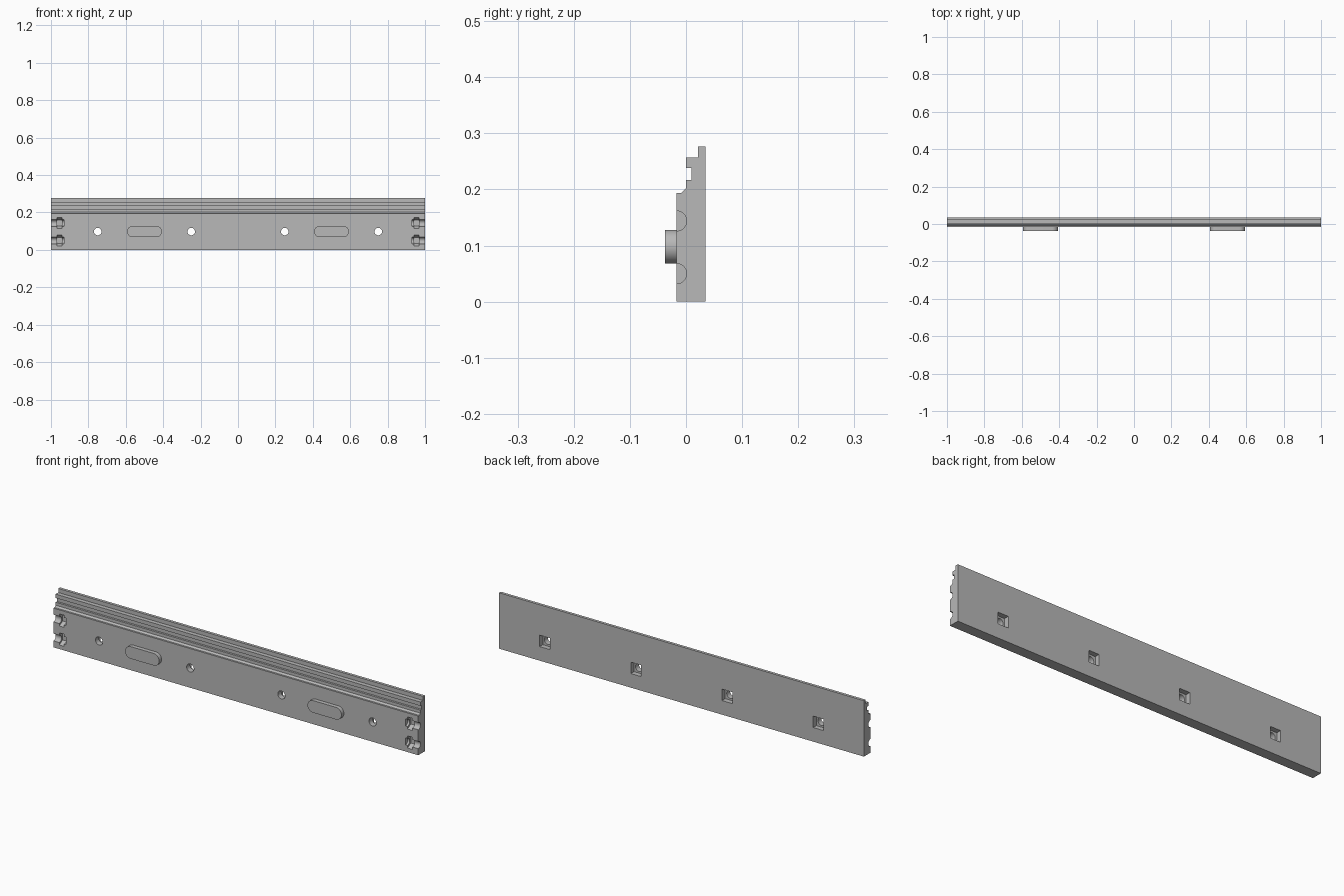
import bpy
import bmesh
from math import cos, sin, pi, radians

old = bpy.data.objects.get("Cube")
if old:
    bpy.data.objects.remove(old)

grey = bpy.data.materials.new("plain grey")
grey.use_nodes = True
grey.diffuse_color = (0.48, 0.48, 0.48, 1)
grey.node_tree.nodes["Principled BSDF"].inputs["Base Color"].default_value = grey.diffuse_color

FRONT, BACK = -0.017, 0.035
HOLE_Z = 0.098


def prism(bm, points, offset):
    """Extrude a closed outline of 3D points by an offset."""
    face = bm.faces.new([bm.verts.new(p) for p in points])
    result = bmesh.ops.extrude_face_region(bm, geom=[face])
    moved = [v for v in result["geom"] if isinstance(v, bmesh.types.BMVert)]
    bmesh.ops.translate(bm, verts=moved, vec=offset)


def ring(radius, count, start=0.0):
    return [(radius * cos(start + 2 * pi * i / count),
             radius * sin(start + 2 * pi * i / count)) for i in range(count)]


def finish(bm, name):
    bmesh.ops.recalc_face_normals(bm, faces=bm.faces)
    mesh = bpy.data.meshes.new(name)
    bm.to_mesh(mesh)
    bm.free()
    mesh.materials.append(grey)
    obj = bpy.data.objects.new(name, mesh)
    bpy.context.collection.objects.link(obj)
    return obj


def activate(obj):
    bpy.ops.object.select_all(action="DESELECT")
    obj.select_set(True)
    bpy.context.view_layer.objects.active = obj


# Rail body: stepped and grooved section swept along x
section = [(FRONT, 0), (BACK, 0), (BACK, 0.277), (0.021, 0.277), (0.021, 0.257),
           (0, 0.257), (0, 0.238), (0.01, 0.238), (0.01, 0.217), (0, 0.217),
           (0, 0.202), (-0.008, 0.194), (FRONT, 0.194)]
bm = bmesh.new()
prism(bm, [(-1, y, z) for y, z in section], (2, 0, 0))
rail = finish(bm, "rail_body")

# Round cutters: screw holes and end bolt channels
bm = bmesh.new()
for x in (-0.75, -0.25, 0.25, 0.75):
    prism(bm, [(x + a, -0.1, HOLE_Z + b) for a, b in ring(0.02, 32)], (0, 0.2, 0))
for side in (-1, 1):
    for z in (0.05, 0.144):
        prism(bm, [(side * 0.93, FRONT + a, z + b) for a, b in ring(0.018, 32)],
              (side * 0.1, 0, 0))
round_cutter = finish(bm, "round_cutter")

# Angular cutters: square nut pockets at the back, hexagonal nut slots at the ends
bm = bmesh.new()
for x in (-0.75, -0.25, 0.25, 0.75):
    prism(bm, [(x + a, 0.01, HOLE_Z + b) for a, b in ring(0.04, 4, pi / 4)], (0, 0.1, 0))
for side in (-1, 1):
    for z in (0.05, 0.144):
        prism(bm, [(side * 0.941, FRONT + a, z + b) for a, b in ring(0.03, 6, pi / 6)],
              (side * 0.027, 0, 0))
nut_cutter = finish(bm, "nut_cutter")

for cutter in (round_cutter, nut_cutter):
    cutter.hide_render = True
    activate(rail)
    mod = rail.modifiers.new("cut", "BOOLEAN")
    mod.operation = "DIFFERENCE"
    mod.solver = "EXACT"
    mod.object = cutter
    bpy.ops.object.modifier_apply(modifier=mod.name)
    bpy.data.objects.remove(cutter)

# Oblong locating bosses on the front face
parts = [rail]
for side, label in ((-1, "right"), (1, "left")):
    outline = []
    for end in (1, -1):
        for i in range(17):
            t = -pi / 2 + pi * i / 16
            outline.append((side * 0.5 + end * (0.063 + 0.03 * cos(t)), FRONT,
                            HOLE_Z + end * 0.03 * sin(t)))
    bm = bmesh.new()
    prism(bm, outline, (0, -0.02, 0))
    parts.append(finish(bm, label + "_boss"))

for part in parts:
    activate(part)
    bpy.ops.object.shade_smooth_by_angle(angle=radians(30))
